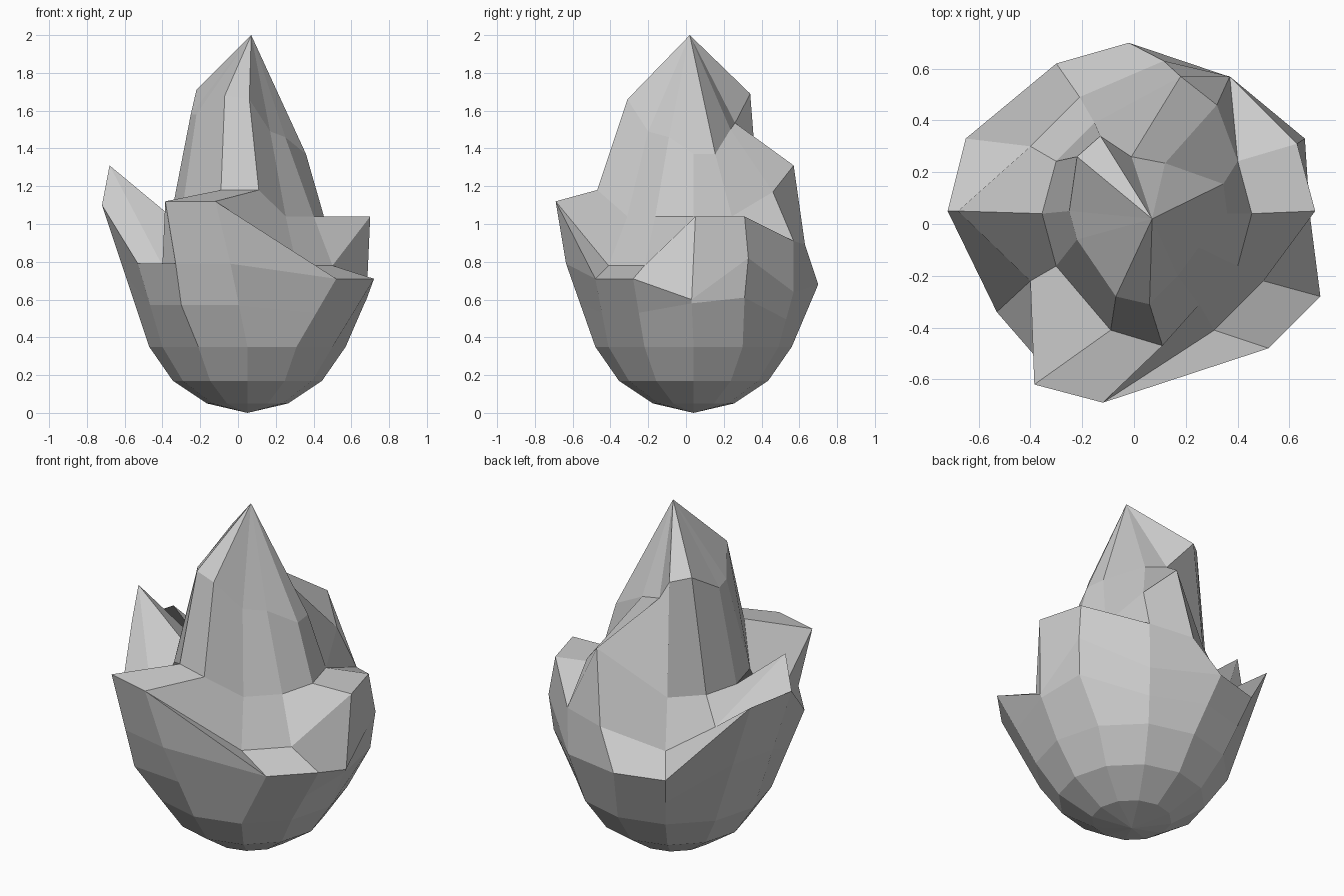
import bpy, bmesh
from math import cos, sin, radians
from mathutils import Vector

CX, CY = 0.05, 0.04
STEPS = range(0, 360, 30)


def ring(r, z, moved=None):
    """Twelve-sided ring; 'moved' maps an angle to a pulled-out point."""
    moved = moved or {}
    return [Vector(moved.get(a, (CX + r * cos(radians(a)), CY + r * sin(radians(a)), z)))
            for a in STEPS]


# rounded bowl
base = [ring(0.215, 0.05), ring(0.395, 0.17), ring(0.52, 0.35)]

# widest ring, pulled into jagged petals
rim = ring(0.64, 0.61, {
    0: (0.68, 0.03, 0.60), 30: (0.66, 0.33, 0.82), 60: (0.365, 0.57, 0.64),
    90: (-0.02, 0.70, 0.68), 120: (-0.30, 0.62, 0.68),
    150: (-0.65, 0.33, 1.09), 180: (-0.72, 0.05, 1.10), 210: (-0.53, -0.34, 0.79),
    240: (-0.33, -0.57, 0.79), 270: (-0.04, -0.635, 0.79),
    300: (0.52, -0.48, 0.71), 330: (0.72, -0.28, 0.71)})

# band between bowl and rim
band = [p.lerp(q, 0.5) for p, q in zip(base[-1], rim)]
band[0] = rim[0] - Vector((0.01, 0, 0.02))
band[1] = Vector((0.64, 0.31, 0.61))
band[8] = Vector((-0.30, -0.53, 0.57))

# petal tips and the ledge inside them
ledge = ring(0.52, 0.78, {
    0: (0.70, 0.05, 1.04), 30: (0.63, 0.31, 1.04), 60: (0.37, 0.57, 0.91),
    90: (0.115, 0.63, 0.89), 150: (-0.40, 0.30, 0.90), 180: (-0.68, 0.05, 1.31),
    240: (-0.385, -0.62, 1.12), 270: (-0.12, -0.69, 1.12)})

# foot and shoulder of the spire
foot = ring(0.405, 1.04, {
    60: (0.32, 0.46, 1.17), 90: (0.18, 0.57, 1.31),
    240: (-0.09, -0.41, 1.18), 270: (0.11, -0.47, 1.18)})
shoulder = ring(0.31, 1.37, {
    30: (0.345, 0.155, 1.37), 60: (0.12, 0.235, 1.50), 90: (-0.01, 0.26, 1.535),
    120: (-0.13, 0.34, 1.69), 150: (-0.22, 0.26, 1.71), 180: (-0.25, 0.05, 1.58),
    210: (-0.22, -0.06, 1.58), 240: (-0.07, -0.28, 1.68), 270: (0.06, -0.31, 1.66),
    300: (0.17, -0.20, 1.49), 330: (0.25, -0.09, 1.46)})

# skin the rings and close both ends
bm = bmesh.new()
loops = [[bm.verts.new(p) for p in r] for r in base + [band, rim, ledge, foot, shoulder]]
bottom = bm.verts.new((CX, CY, 0.0))
tip = bm.verts.new((0.07, 0.02, 2.0))
for i in range(12):
    j = (i + 1) % 12
    bm.faces.new((bottom, loops[0][j], loops[0][i]))
    bm.faces.new((tip, loops[-1][i], loops[-1][j]))
    for lo, hi in zip(loops, loops[1:]):
        bm.faces.new((lo[i], lo[j], hi[j], hi[i]))

# fold the strongly bent facets along the right diagonal
RIM, LEDGE, FOOT = loops[4], loops[5], loops[6]
for pair in ([LEDGE[2], FOOT[1]], [LEDGE[9], RIM[10]]):
    bmesh.ops.connect_verts(bm, verts=pair)
bmesh.ops.recalc_face_normals(bm, faces=bm.faces)

mesh = bpy.data.meshes.new("flame_bud")
bm.to_mesh(mesh)
bm.free()
bpy.context.collection.objects.link(bpy.data.objects.new("flame_bud", mesh))
